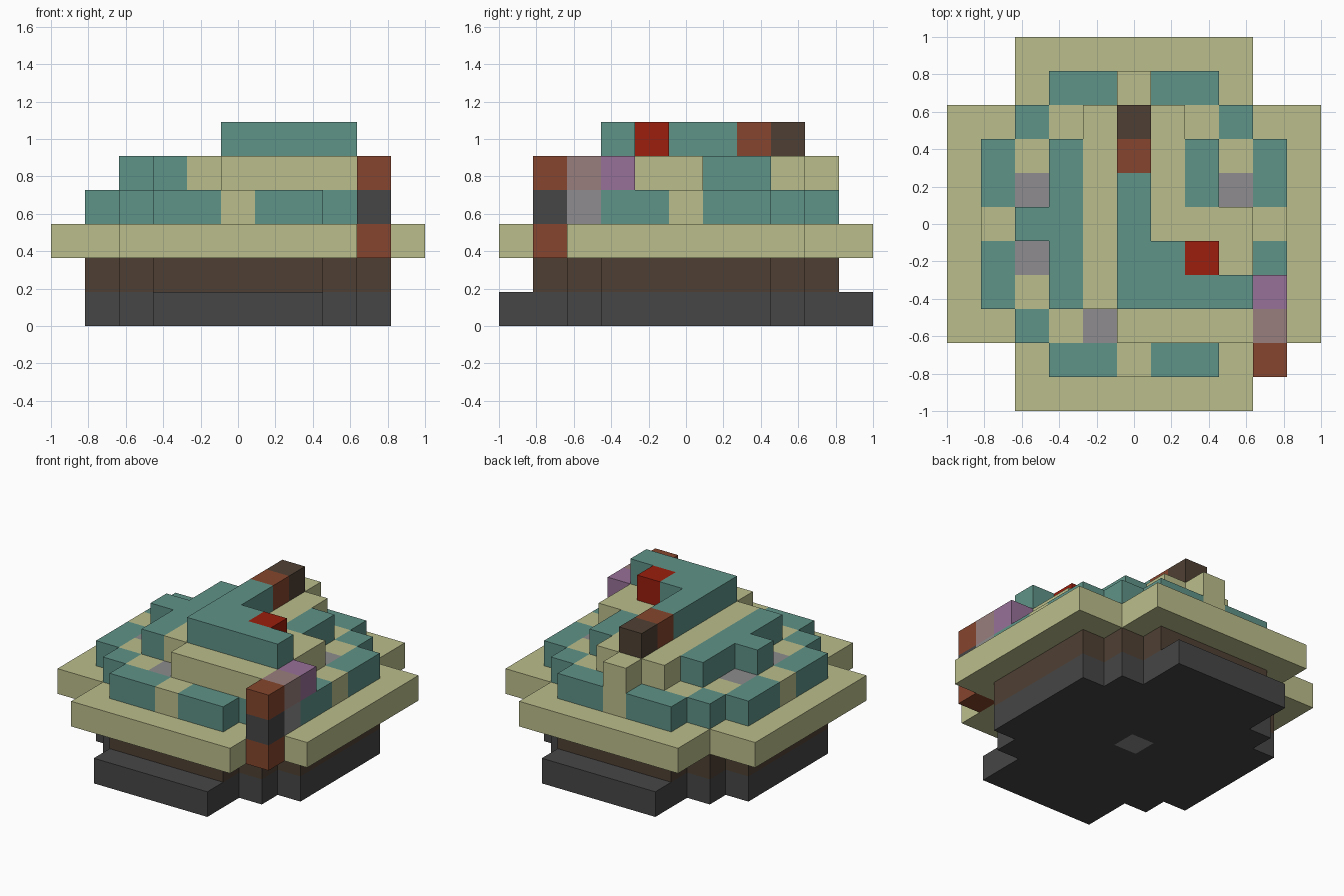
import bpy, bmesh
from mathutils import Vector

if "Cube" in bpy.data.objects:
    bpy.data.objects.remove(bpy.data.objects["Cube"])

U = 2 / 11  # edge of one block


def material(name, rgb):
    lin = [((c / 255 + 0.055) / 1.055) ** 2.4 for c in rgb]
    m = bpy.data.materials.new(name)
    m.use_nodes = True
    m.diffuse_color = (*lin, 1)
    bsdf = m.node_tree.nodes["Principled BSDF"]
    bsdf.inputs["Base Color"].default_value = (*lin, 1)
    bsdf.inputs["Roughness"].default_value = 0.9
    return m


MATS = {
    "charcoal": material("charcoal", (70, 70, 71)),
    "brown": material("dark brown", (79, 64, 52)),
    "khaki": material("khaki", (187, 190, 139)),
    "teal": material("teal", (95, 147, 135)),
    "rust": material("rust brown", (134, 70, 46)),
    "red": material("red", (155, 30, 14)),
    "grey": material("grey", (142, 140, 142)),
    "purple": material("purple", (152, 113, 152)),
    "mauve": material("mauve", (153, 126, 125)),
}

blocks = {}  # block position -> (part, colour)


def fill(part, colour, xs, ys, z, mx=False, my=False):
    """Fill an inclusive range of blocks, optionally mirrored in x and y."""
    for x in range(xs[0], xs[1] + 1):
        for y in range(ys[0], ys[1] + 1):
            for sx in (1, -1) if mx else (1,):
                for sy in (1, -1) if my else (1,):
                    blocks[x * sx, y * sy, z] = (part, colour)


# Stepped base
for z, part, colour, depth in ((0, "base", "charcoal", 5), (1, "lower_wall", "brown", 4)):
    fill(part, colour, (-2, 2), (-depth, depth), z)
    fill(part, colour, (-3, 3), (-3, 3), z)
    fill(part, colour, (-4, 4), (-2, 2), z)
fill("base_plug", "grey", (0, 0), (0, 0), 0)

# Wide overhanging slab
fill("slab", "khaki", (-3, 3), (-5, 5), 2)
fill("slab", "khaki", (-5, 5), (-3, 3), 2)

# First tier: pale core with a patterned teal rim
fill("tier_core", "khaki", (-3, 3), (-3, 3), 3)
fill("tier_core", "khaki", (0, 0), (4, 4), 3, my=True)
fill("tier_core", "khaki", (4, 4), (0, 0), 3, mx=True)
fill("tier_rim", "teal", (1, 2), (4, 4), 3, True, True)
fill("tier_rim", "teal", (4, 4), (1, 2), 3, True, True)
fill("tier_rim", "teal", (3, 3), (3, 3), 3, True, True)
fill("grey_studs", "grey", (3, 3), (1, 1), 3, mx=True)
fill("grey_studs", "grey", (-3, -3), (-1, -1), 3)
fill("grey_studs", "grey", (-1, -1), (-3, -3), 3)

# Second tier: pale platform with teal ridges
fill("platform", "khaki", (-1, 1), (-2, 3), 4)
fill("platform", "khaki", (0, 3), (-3, 0), 4)
fill("back_post", "khaki", (0, 0), (4, 4), 4)
fill("right_ridge", "teal", (-2, -2), (-2, 2), 4)
fill("right_ridge", "teal", (-3, -3), (0, 0), 4)
fill("left_ridge", "teal", (2, 2), (1, 2), 4)

# Top ridge with its coloured ends
fill("top_ridge", "teal", (0, 0), (-2, 1), 5)
fill("top_ridge", "teal", (1, 3), (-2, -2), 5)
fill("top_ridge", "teal", (1, 1), (-1, -1), 5)
fill("red_block", "red", (2, 2), (-1, -1), 5)
fill("ridge_neck", "rust", (0, 0), (2, 2), 5)
fill("ridge_tip", "brown", (0, 0), (3, 3), 5)

# Corner post and the blocks behind it
for z, colour in ((2, "rust"), (3, "charcoal"), (4, "rust")):
    fill("corner_post", colour, (4, 4), (-4, -4), z)
fill("side_grey_block", "grey", (4, 4), (-3, -3), 3)
fill("side_mauve_block", "mauve", (4, 4), (-3, -3), 4)
fill("side_purple_block", "purple", (4, 4), (-2, -2), 4)


def build(part):
    """Make one object from the exposed faces of a part's blocks."""
    cells = {p: c for p, (n, c) in blocks.items() if n == part}
    colours = sorted(set(cells.values()))
    bm = bmesh.new()
    for pos, colour in cells.items():
        centre = Vector(pos) + Vector((0, 0, 0.5))
        for axis in range(3):
            for sign in (1, -1):
                n = Vector((0, 0, 0))
                n[axis] = sign
                if tuple(int(a + b) for a, b in zip(pos, n)) in blocks:
                    continue
                a = Vector((n.y, n.z, n.x))
                b = n.cross(a)
                quad = [centre + (n + a * i + b * j) / 2
                        for i, j in ((-1, -1), (1, -1), (1, 1), (-1, 1))]
                face = bm.faces.new([bm.verts.new(v * U) for v in quad])
                face.material_index = colours.index(colour)
    # Join the squares and merge flat areas of one colour
    bmesh.ops.remove_doubles(bm, verts=bm.verts, dist=U / 100)
    bmesh.ops.dissolve_limit(bm, angle_limit=0.01, verts=bm.verts,
                             edges=bm.edges, delimit={'MATERIAL'})
    mesh = bpy.data.meshes.new(part)
    bm.to_mesh(mesh)
    bm.free()
    for colour in colours:
        mesh.materials.append(MATS[colour])
    bpy.context.collection.objects.link(bpy.data.objects.new(part, mesh))


for part in sorted({n for n, _ in blocks.values()}):
    build(part)
